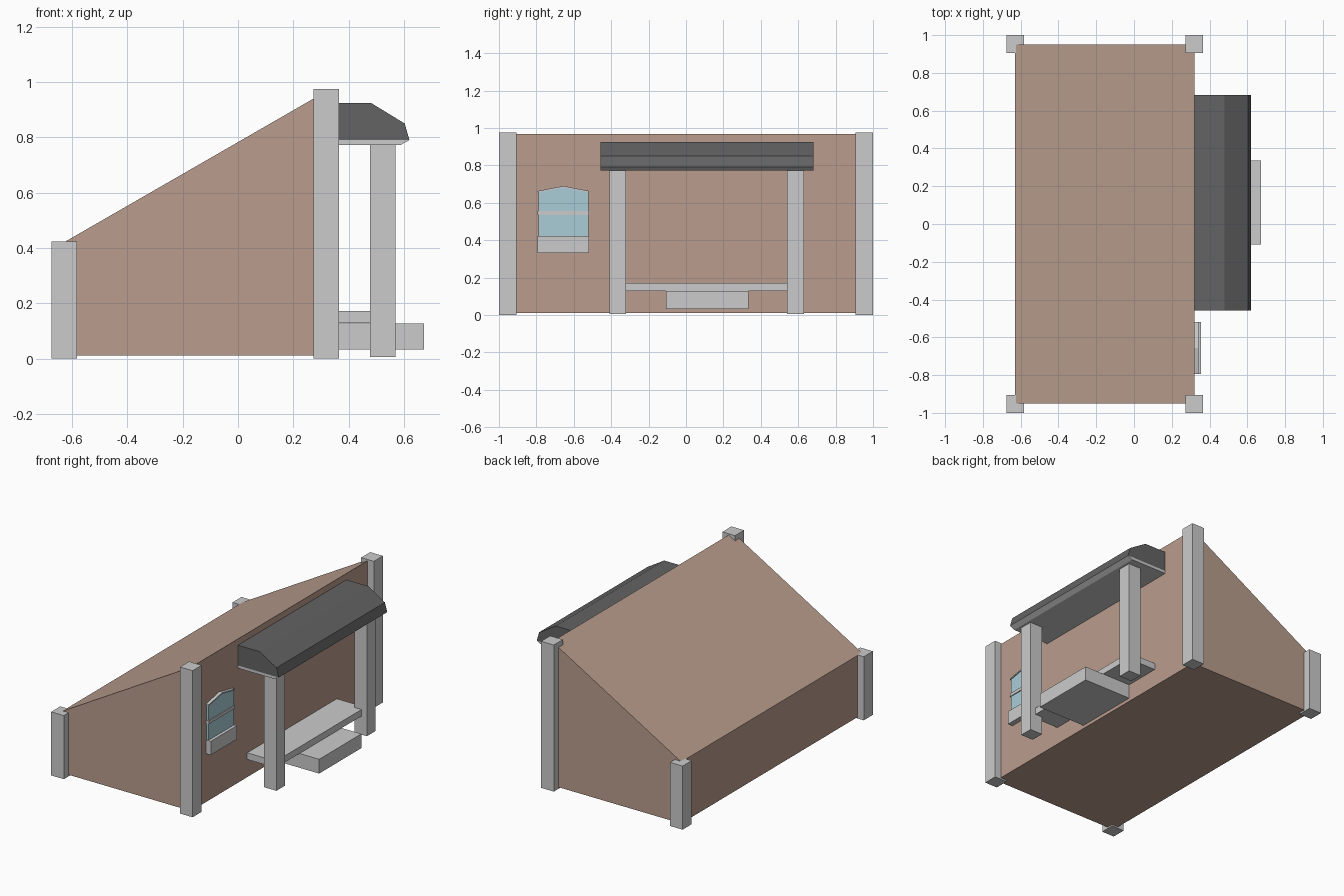
import bpy
import bmesh

if "Cube" in bpy.data.objects:
    bpy.data.objects.remove(bpy.data.objects["Cube"])


def material(name, rgb):
    m = bpy.data.materials.new(name)
    m.diffuse_color = (*rgb, 1)
    m.use_nodes = True
    m.node_tree.nodes["Principled BSDF"].inputs["Base Color"].default_value = m.diffuse_color
    return m


def prism(name, points, axis, lo, hi, mat=None):
    """Extrude a closed profile: axis 'y' takes (x, z) points, 'x' takes (y, z) points."""
    place = {"y": lambda p, d: (p[0], d, p[1]), "x": lambda p, d: (d, p[0], p[1])}[axis]
    bm = bmesh.new()
    a = [bm.verts.new(place(p, lo)) for p in points]
    b = [bm.verts.new(place(p, hi)) for p in points]
    bm.faces.new(a)
    bm.faces.new(b[::-1])
    n = len(points)
    for i in range(n):
        j = (i + 1) % n
        bm.faces.new((a[j], a[i], b[i], b[j]))
    bmesh.ops.recalc_face_normals(bm, faces=bm.faces)
    mesh = bpy.data.meshes.new(name)
    bm.to_mesh(mesh)
    bm.free()
    ob = bpy.data.objects.new(name, mesh)
    bpy.context.collection.objects.link(ob)
    if mat:
        mesh.materials.append(mat)
    return ob


def box(name, x, y, z, mat=None):
    pts = [(x[0], z[0]), (x[1], z[0]), (x[1], z[1]), (x[0], z[1])]
    return prism(name, pts, "y", y[0], y[1], mat)


brown = material("brown_wall", (0.49, 0.34, 0.27))
dark = material("dark_roof", (0.126, 0.126, 0.126))
blue = material("window_glass", (0.40, 0.61, 0.68))

WALL = 0.32

# Wedge-shaped house body with sloping roof
prism("house_body", [(-0.63, 0.01), (WALL, 0.01), (WALL, 0.967), (-0.63, 0.42)],
      "y", -0.95, 0.95, brown)

# Corner pillars: tall at the porch side, short at the low side
for side, tag in ((-1, "front"), (1, "back")):
    y = sorted((side * 0.905, side * 1.0))
    box(f"tall_pillar_{tag}", (0.273, 0.366), y, (0, 0.975))
    box(f"short_pillar_{tag}", (-0.675, -0.582), y, (0, 0.423))

# Porch roof and the light slab beneath it
prism("porch_roof", [(WALL, 0.79), (0.62, 0.79), (0.603, 0.85), (0.48, 0.925), (WALL, 0.925)],
      "y", -0.457, 0.683, dark)
prism("porch_roof_slab", [(WALL, 0.772), (0.587, 0.772), (0.62, 0.79), (WALL, 0.79)],
      "y", -0.457, 0.683)

# Porch posts, deck and step
for y0, tag in ((-0.41, "front"), (0.541, "back")):
    box(f"porch_post_{tag}", (0.477, 0.57), (y0, y0 + 0.09), (0.005, 0.772))
box("porch_deck", (WALL, 0.53), (-0.36, 0.582), (0.128, 0.172))
box("porch_step", (WALL, 0.673), (-0.108, 0.335), (0.032, 0.127))

# Window: peaked glass, sill panel, crossbar and thin top trim
W0, W1 = -0.793, -0.518
MID = (W0 + W1) / 2
prism("window_glass", [(W0 + .004, 0.42), (W1 - .004, 0.42), (W1 - .004, 0.656),
                       (MID, 0.682), (W0 + .004, 0.656)], "x", WALL, 0.335, blue)
prism("window_top_trim", [(W0, 0.655), (MID, 0.681), (W1, 0.655), (W1, 0.663),
                          (MID, 0.69), (W0, 0.663)], "x", WALL, 0.341)
box("window_crossbar", (WALL, 0.341), (W0, W1), (0.534, 0.555))
box("window_sill", (WALL, 0.355), (W0, W1), (0.332, 0.423))
